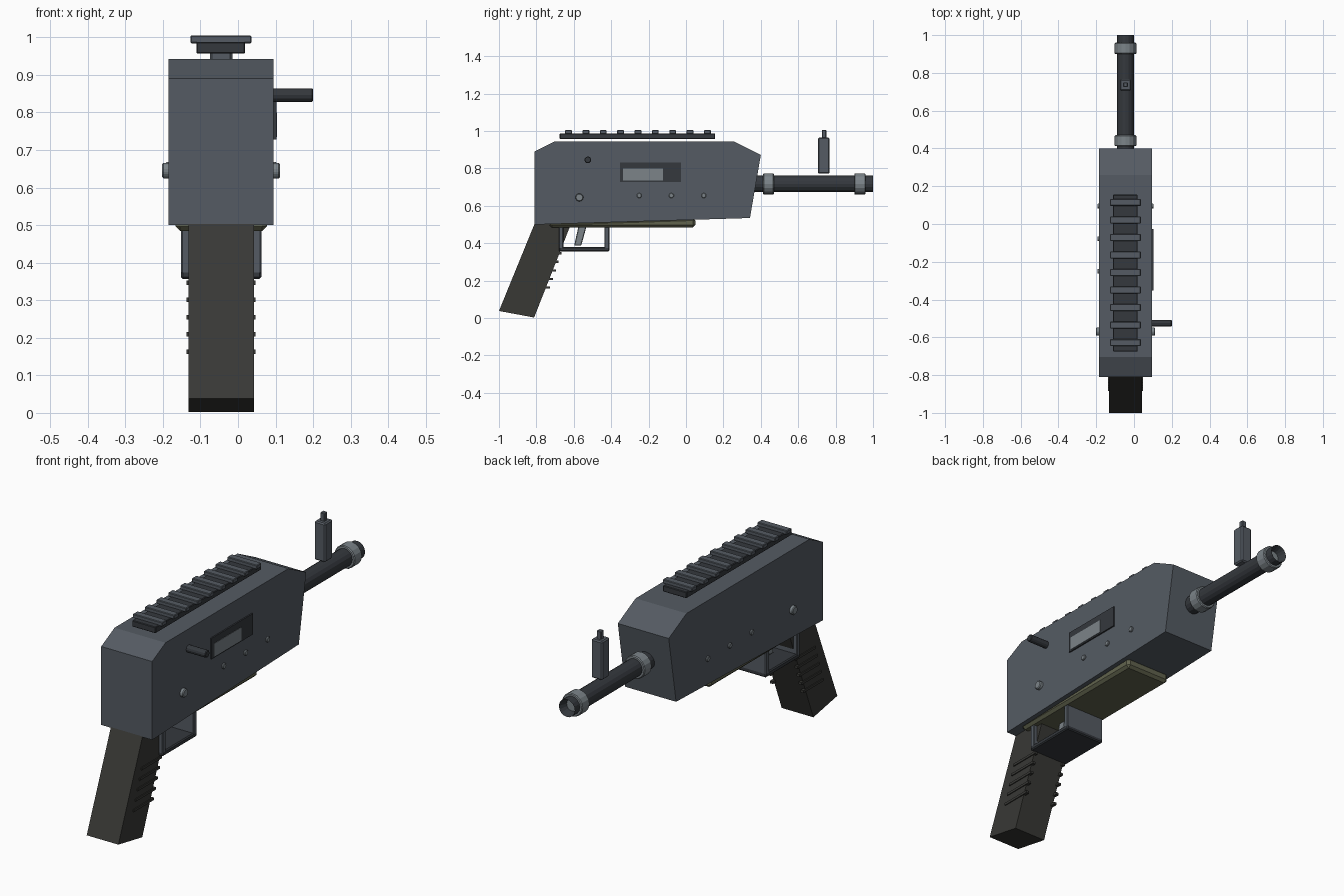
import bpy, bmesh
from math import radians
from mathutils import Matrix, Vector

if "Cube" in bpy.data.objects:
    bpy.data.objects.remove(bpy.data.objects["Cube"])

CX = -0.045  # symmetry plane of the whole model


def material(name, r, g, b):
    m = bpy.data.materials.new(name)
    m.diffuse_color = (r, g, b, 1)
    m.use_nodes = True
    m.node_tree.nodes["Principled BSDF"].inputs["Base Color"].default_value = m.diffuse_color
    return m


STEEL = material("steel", 0.09, 0.105, 0.125)
DARK = material("dark_steel", 0.035, 0.04, 0.047)
LIGHT = material("light_steel", 0.2, 0.23, 0.25)
GRIP = material("grip_polymer", 0.04, 0.04, 0.036)
OLIVE = material("olive_plate", 0.12, 0.125, 0.075)


def finish(name, bm, mat, bevel=0):
    bmesh.ops.recalc_face_normals(bm, faces=bm.faces)
    me = bpy.data.meshes.new(name)
    bm.to_mesh(me)
    bm.free()
    ob = bpy.data.objects.new(name, me)
    bpy.context.collection.objects.link(ob)
    me.materials.append(mat)
    if bevel:
        mod = ob.modifiers.new("Bevel", 'BEVEL')
        mod.width = bevel
        mod.segments = 1
    return ob


def box(name, x, y, z, mat, bevel=0):
    """Box from (min, max) ranges."""
    bm = bmesh.new()
    bmesh.ops.create_cube(bm, size=1)
    lo, hi = Vector((x[0], y[0], z[0])), Vector((x[1], y[1], z[1]))
    bmesh.ops.scale(bm, vec=hi - lo, verts=bm.verts)
    bmesh.ops.translate(bm, vec=(lo + hi) / 2, verts=bm.verts)
    return finish(name, bm, mat, bevel)


def side_profile(name, pts, half, mat, bevel=0, cx=CX):
    """Extrude a (y, z) outline across x."""
    bm = bmesh.new()
    f = bm.faces.new([bm.verts.new((cx - half, y, z)) for y, z in pts])
    ext = bmesh.ops.extrude_face_region(bm, geom=[f])
    vs = [v for v in ext["geom"] if isinstance(v, bmesh.types.BMVert)]
    bmesh.ops.translate(bm, vec=(2 * half, 0, 0), verts=vs)
    return finish(name, bm, mat, bevel)


def rod(name, axis, a, b, c1, c2, r, mat, sides=12, bevel=0, bore=0):
    """Cylinder along x (c = y, z) or y (c = x, z); bore cuts a recess in the +end."""
    bm = bmesh.new()
    bmesh.ops.create_cone(bm, cap_ends=True, segments=sides, radius1=r, radius2=r, depth=b - a)
    if bore:
        bm.faces.ensure_lookup_table()
        end = max(bm.faces, key=lambda f: f.calc_center_median().z)
        bmesh.ops.inset_region(bm, faces=[end], thickness=bore)
        bmesh.ops.translate(bm, vec=(0, 0, -0.06), verts=end.verts)
    if axis == 'X':
        rot, loc = Matrix.Rotation(radians(90), 4, 'Y'), ((a + b) / 2, c1, c2)
    else:
        rot, loc = Matrix.Rotation(radians(-90), 4, 'X'), (c1, (a + b) / 2, c2)
    bmesh.ops.transform(bm, matrix=Matrix.Translation(loc) @ rot, verts=bm.verts)
    return finish(name, bm, mat, bevel)


# Receiver body
side_profile("receiver", [(-0.81, 0.5), (-0.81, 0.89), (-0.705, 0.943), (0.26, 0.943),
                          (0.4, 0.872), (0.342, 0.535)], 0.14, STEEL)

# Top rail with nine cross teeth, floating just above the receiver
box("rail_base", (-0.111, 0.019), (-0.675, 0.155), (0.957, 0.988), DARK, 0.003)
for i in range(9):
    y = -0.628 + i * 0.0928
    box(f"rail_tooth_{i + 1}", (-0.127, 0.036), (y - 0.018, y + 0.018), (0.984, 1.005), STEEL, 0.003)

# Barrel and collars
rod("barrel", 'Y', 0.33, 1.0, CX, 0.717, 0.044, DARK, 16, bore=0.022)
for name, a, b in (("rear_collar", 0.412, 0.47), ("muzzle_collar", 0.9, 0.96)):
    rod(name, 'Y', a, b, CX, 0.717, 0.057, LIGHT, 16, 0.004)

# Front sight
box("front_sight_post", (-0.075, -0.015), (0.705, 0.767), (0.772, 0.965), STEEL, 0.006)
box("front_sight_pin", (-0.057, -0.033), (0.726, 0.75), (0.955, 1.005), STEEL, 0.003)

# Grip with side ribs
side_profile("grip", [(-1.0, 0.038), (-0.812, 0.003), (-0.615, 0.503), (-0.81, 0.503)], 0.087, GRIP)
for i in range(5):
    y, z = -0.727 + i * 0.0155, 0.163 + i * 0.046
    for side in (-1, 1):
        x = CX + side * 0.084
        box(f"grip_rib_{i + 1}_{'left' if side < 0 else 'right'}", (x - 0.008, x + 0.008),
            (y - 0.158, y), (z - 0.006, z + 0.006), GRIP)

# Lower plate under the receiver
side_profile("lower_plate", [(-0.73, 0.484), (0.05, 0.484), (0.05, 0.535), (-0.73, 0.51)],
             0.122, OLIVE, 0.016)

# Trigger guard strap and trigger
gx = (CX - 0.107, CX + 0.107)
box("guard_floor", gx, (-0.68, -0.41), (0.357, 0.381), DARK, 0.005)
box("guard_front", gx, (-0.437, -0.41), (0.37, 0.492), STEEL, 0.004)
box("guard_rear", gx, (-0.68, -0.655), (0.37, 0.492), STEEL, 0.004)
side_profile("trigger", [(-0.598, 0.388), (-0.56, 0.388), (-0.532, 0.49), (-0.575, 0.49)],
             0.02, LIGHT, 0.004)

# Ejection port and bolt on the right side
box("ejection_port", (0.08, 0.102), (-0.353, -0.027), (0.728, 0.832), DARK)
box("bolt", (0.085, 0.104), (-0.338, -0.122), (0.735, 0.8), LIGHT)

# Charging handle
rod("charging_handle", 'X', 0.08, 0.2, -0.525, 0.846, 0.018, DARK, 12, 0.003)

# Cross pins through the receiver
rod("large_pin", 'X', CX - 0.157, CX + 0.157, -0.57, 0.645, 0.022, LIGHT, 10, 0.004)
for i, y in enumerate((-0.25, -0.078, 0.095)):
    rod(f"small_pin_{i + 1}", 'X', CX - 0.148, CX + 0.148, y, 0.655, 0.014, LIGHT, 10, 0.003)
